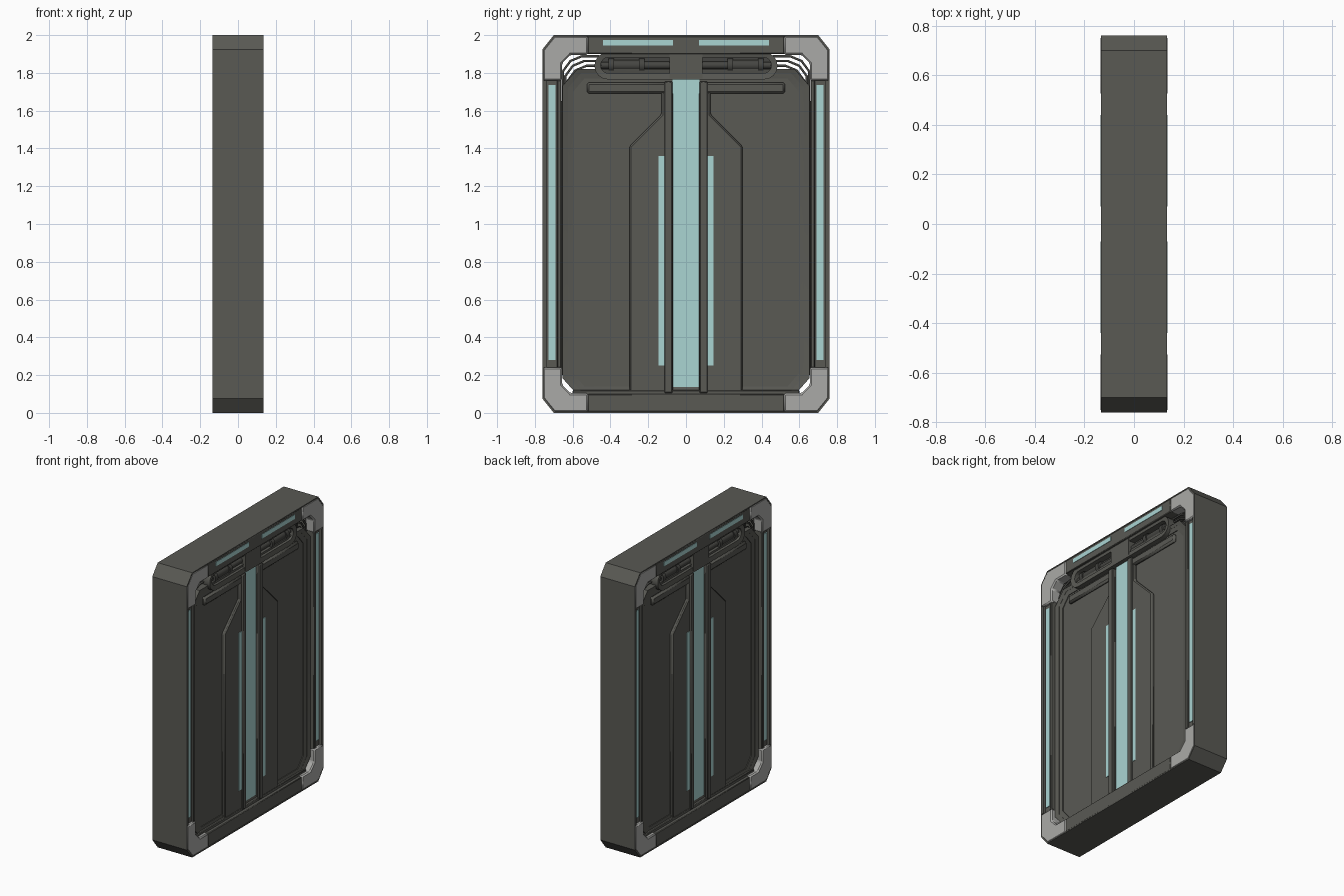
import bpy, bmesh, math

if "Cube" in bpy.data.objects:
    bpy.data.objects.remove(bpy.data.objects["Cube"])

def material(name, rgb):
    m = bpy.data.materials.new(name)
    m.diffuse_color = (*rgb, 1)
    m.use_nodes = True
    m.node_tree.nodes["Principled BSDF"].inputs["Base Color"].default_value = m.diffuse_color
    return m

DARK = material("dark_metal", (0.10, 0.10, 0.088))
BLACK = material("black_metal", (0.06, 0.06, 0.054))
LIGHT = material("light_grey", (0.40, 0.40, 0.385))
TEAL = material("pale_teal", (0.40, 0.66, 0.65))

def finish(name, bm, mat, bevel=0):
    bmesh.ops.recalc_face_normals(bm, faces=bm.faces[:])
    me = bpy.data.meshes.new(name)
    bm.to_mesh(me)
    bm.free()
    ob = bpy.data.objects.new(name, me)
    bpy.context.collection.objects.link(ob)
    me.materials.append(mat)
    if bevel:
        b = ob.modifiers.new("bevel", 'BEVEL')
        b.width = bevel
        b.segments = 1
        b.limit_method = 'ANGLE'
    return ob

def prism(name, pts, x0, x1, mat, mx=True, my=True, bevel=0):
    """Extrude a (y, z) outline along x, repeated on both faces and both halves."""
    bm = bmesh.new()
    for sx in ((1, -1) if mx else (1,)):
        for sy in ((1, -1) if my else (1,)):
            a = [bm.verts.new((sx * x0, sy * y, z)) for y, z in pts]
            b = [bm.verts.new((sx * x1, sy * y, z)) for y, z in pts]
            bm.faces.new(a)
            bm.faces.new(b)
            n = len(pts)
            for i in range(n):
                j = (i + 1) % n
                bm.faces.new((a[i], a[j], b[j], b[i]))
    return finish(name, bm, mat, bevel)

def ring(name, outer, inner, x, mat, slope=0):
    """Closed frame of depth +-x between two matching outlines."""
    bm = bmesh.new()
    loops = [[bm.verts.new((d, y, z)) for y, z in o]
             for o, d in ((outer, x), (inner, x - slope), (inner, slope - x), (outer, -x))]
    n = len(outer)
    for k in range(4):
        p, q = loops[k], loops[(k + 1) % 4]
        for i in range(n):
            j = (i + 1) % n
            bm.faces.new((p[i], p[j], q[j], q[i]))
    return finish(name, bm, mat)

def rect(y0, y1, z0, z1):
    return [(y0, z0), (y1, z0), (y1, z1), (y0, z1)]

def octagon(h, z0, z1, cy, cz):
    return [(h - cy, z0), (h, z0 + cz), (h, z1 - cz), (h - cy, z1),
            (cy - h, z1), (-h, z1 - cz), (-h, z0 + cz), (cy - h, z0)]

def stadium(h, z0, z1, n=8):
    r, zc = (z1 - z0) / 2, (z0 + z1) / 2
    pts = []
    for s in (1, -1):
        for i in range(n + 1):
            t = -math.pi / 2 + math.pi * i / n
            pts.append((s * (h - r + r * math.cos(t)), zc + s * r * math.sin(t)))
    return pts

# outer frame: recessed core, thin outer skin, top/bottom bars and rail rims
hole = octagon(0.66, 0.10, 1.90, 0.045, 0.05)
ring("frame_core", octagon(0.757, 0.003, 1.997, 0.06, 0.075), hole, 0.115, DARK)
ring("frame_skin", octagon(0.76, 0, 2, 0.06, 0.075),
     octagon(0.752, 0.008, 1.992, 0.058, 0.073), 0.134, DARK)
prism("top_bar", rect(-0.52, 0.52, 1.90, 1.994), 0.1, 0.133, DARK, my=False, bevel=0.004)
prism("bottom_bar", rect(-0.52, 0.52, 0.006, 0.10), 0.1, 0.133, DARK, my=False, bevel=0.004)
prism("rail_outer_rim", rect(0.737, 0.755, 0.24, 1.76), 0.1, 0.133, DARK)
prism("rail_inner_rim", rect(0.66, 0.682, 0.24, 1.76), 0.1, 0.130, DARK, bevel=0.004)

# light corner guards
corner = [(0.52, 1.996), (0.698, 1.996), (0.756, 1.924), (0.756, 1.76),
          (0.656, 1.76), (0.656, 1.85), (0.612, 1.896), (0.52, 1.896)]
prism("top_corner_guard", corner, 0.06, 0.135, LIGHT, bevel=0.008)
prism("bottom_corner_guard", [(y, 2 - z) for y, z in corner], 0.06, 0.135, LIGHT, bevel=0.008)

# light strips on the frame
prism("side_light", rect(0.692, 0.729, 0.28, 1.735), 0.113, 0.120, TEAL)
prism("top_light", rect(0.07, 0.44, 1.945, 1.975), 0.130, 0.136, TEAL)

# door slab with stepped surround
prism("door_slab", octagon(0.61, 0.095, 1.79, 0.06, 0.07), -0.085, 0.085, DARK, mx=False, my=False)
mid = octagon(0.625, 0.115, 1.80, 0.07, 0.08)
ring("door_outer_surround", octagon(0.655, 0.095, 1.82, 0.08, 0.09), mid, 0.105, DARK, 0.008)
ring("door_inner_surround", mid, octagon(0.598, 0.14, 1.77, 0.06, 0.07), 0.096, DARK, 0.006)

# bottom sill
prism("sill", rect(-0.6, 0.6, 0.09, 0.12), -0.11, 0.11, DARK, mx=False, my=False, bevel=0.004)

# raised door leaves, crossbars and edge strips
prism("door_leaf", [(0.07, 0.105), (0.30, 0.105), (0.30, 1.41), (0.13, 1.58),
                    (0.13, 1.70), (0.07, 1.70)], 0.08, 0.108, DARK, bevel=0.008)
prism("door_crossbar", rect(0.10, 0.525, 1.69, 1.75), 0.08, 0.110, DARK, bevel=0.012)
prism("door_edge_strip", rect(0.072, 0.115, 0.105, 1.755), 0.08, 0.118, DARK, bevel=0.005)
prism("leaf_light", rect(0.115, 0.146, 0.25, 1.36), 0.105, 0.111, TEAL)
prism("centre_light", rect(-0.072, 0.072, 0.11, 1.765), 0.083, 0.091, TEAL, my=False)

# overhead drive housing with two open slots
outer = stadium(0.485, 1.765, 1.91)
ring("housing_rim", outer, stadium(0.452, 1.798, 1.882), 0.120, DARK, 0.006)
prism("housing_back", stadium(0.47, 1.775, 1.90), -0.07, 0.07, BLACK, mx=False, my=False)
prism("housing_centre", rect(-0.088, 0.088, 1.77, 1.905), 0.06, 0.119, DARK, my=False)

# piston shafts and collars inside the slots
bm = bmesh.new()
for sx in (1, -1):
    for sy in (1, -1):
        for y0, y1, r in ((0.08, 0.22, 0.02), (0.22, 0.25, 0.036), (0.25, 0.38, 0.028),
                          (0.38, 0.41, 0.036), (0.41, 0.45, 0.018)):
            g = bmesh.ops.create_cone(bm, cap_ends=True, segments=16, radius1=r, radius2=r,
                                      depth=y1 - y0)
            for v in g["verts"]:
                x, y, z = v.co
                v.co = (sx * 0.078 + x, sy * (y0 + y1) / 2 + z, 1.84 + y)
finish("pistons", bm, BLACK)

# cables wrapping from the housing down both sides of the door
cu = bpy.data.curves.new("cables", 'CURVE')
cu.dimensions = '3D'
cu.bevel_depth = 0.007
cu.bevel_resolution = 1
cu.use_fill_caps = True
for x in (-0.07, 0, 0.07):
    for sy in (1, -1):
        for k in range(3):
            y, z = 0.652 - 0.013 * k, 1.888 - 0.025 * k
            path = [(0.46, z), (y - 0.10, z), (y - 0.04, z - 0.025), (y, z - 0.08), (y, 0.2)]
            s = cu.splines.new('POLY')
            s.points.add(len(path) - 1)
            for p, (py, pz) in zip(s.points, path):
                p.co = (x, sy * py, pz, 1)
cables = bpy.data.objects.new("cables", cu)
cu.materials.append(BLACK)
bpy.context.collection.objects.link(cables)

# smooth shading with sharp edges kept
bpy.ops.object.select_all(action='DESELECT')
for ob in bpy.data.objects:
    if ob.type == 'MESH':
        ob.select_set(True)
        bpy.context.view_layer.objects.active = ob
bpy.ops.object.shade_smooth_by_angle(angle=math.radians(30))
